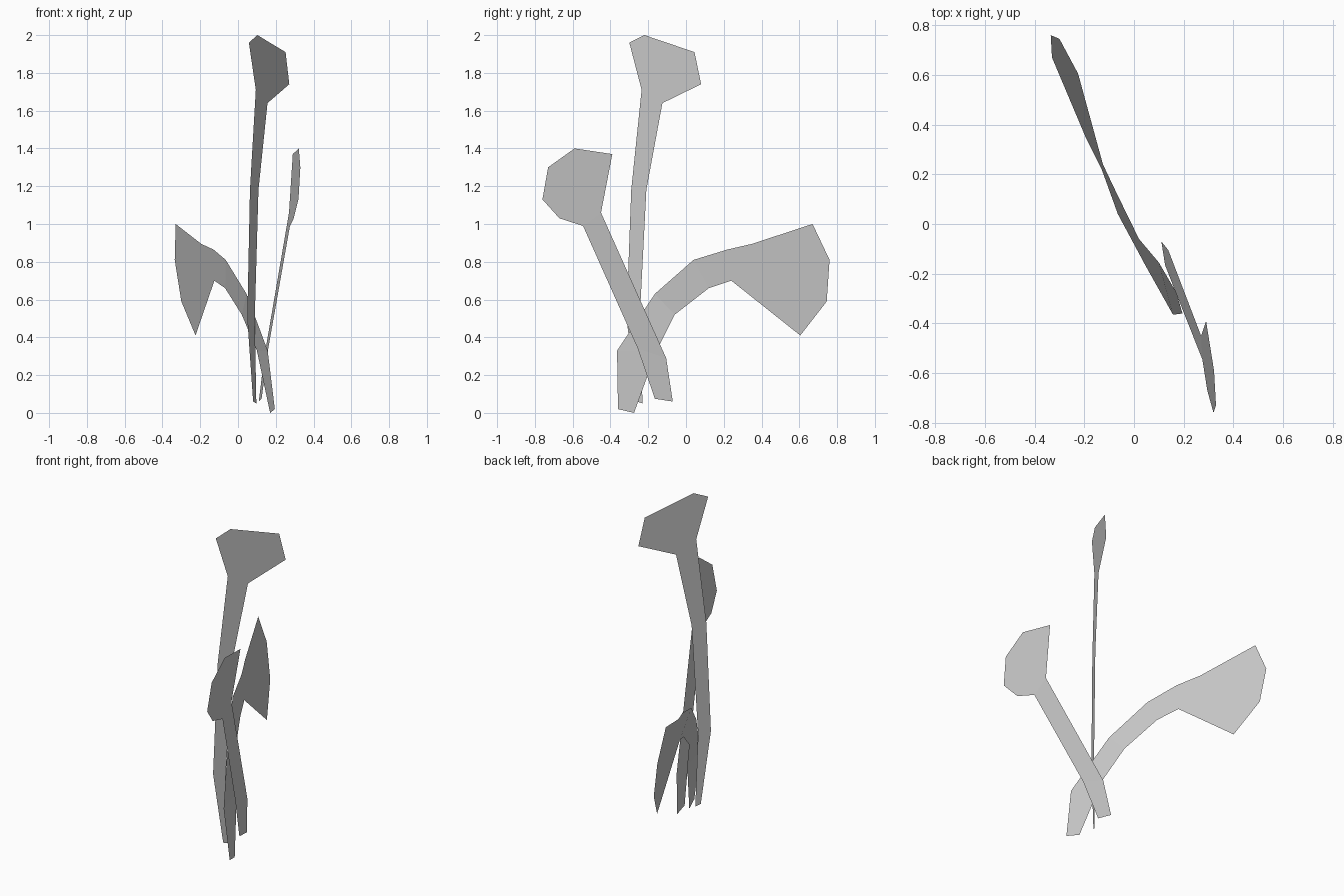
import bpy


def leaf(name, left, right, tip):
    """Flat blade: quad strip between two stem edges, closed by one tip polygon."""
    n = len(left)
    verts = left + right + tip
    faces = [(i, n + i, n + i + 1, i + 1) for i in range(n - 1)]
    faces.append((n - 1, 2 * n - 1, *range(2 * n, len(verts))))
    mesh = bpy.data.meshes.new(name)
    mesh.from_pydata(verts, [], faces)
    mesh.update()
    obj = bpy.data.objects.new(name, mesh)
    bpy.context.collection.objects.link(obj)
    return obj


def on_plane(points):
    """Place (y, z) points on the upright plane of the tall leaf."""
    return [(0.052 + (y + 0.31) * 0.563, y, z) for y, z in points]


# Tall upright leaf, perfectly planar
leaf("tall_leaf",
     on_plane([(-0.26, 0.06), (-0.315, 0.5), (-0.29, 1.18), (-0.235, 1.71)]),
     on_plane([(-0.23, 0.05), (-0.245, 0.5), (-0.21, 1.18), (-0.125, 1.64)]),
     on_plane([(0.08, 1.74), (0.045, 1.91), (-0.22, 2.0), (-0.30, 1.96)]))

# Medium leaf leaning to the front
leaf("front_leaf",
     [(0.125, -0.165, 0.075), (0.16, -0.255, 0.34), (0.275, -0.545, 0.99)],
     [(0.11, -0.07, 0.06), (0.138, -0.105, 0.29), (0.27, -0.45, 1.06)],
     [(0.29, -0.39, 1.37), (0.322, -0.59, 1.40), (0.33, -0.73, 1.30),
      (0.32, -0.76, 1.13), (0.295, -0.67, 1.03)])

# Low leaf arching to the back
leaf("back_leaf",
     [(0.195, -0.36, 0.02), (0.157, -0.365, 0.33), (0.045, -0.165, 0.63),
      (-0.065, 0.04, 0.81), (-0.13, 0.22, 0.865)],
     [(0.17, -0.275, 0.0), (0.10, -0.155, 0.33), (0.02, -0.06, 0.52),
      (-0.068, 0.12, 0.66), (-0.125, 0.24, 0.70)],
     [(-0.225, 0.605, 0.41), (-0.30, 0.745, 0.59), (-0.335, 0.76, 0.81),
      (-0.33, 0.67, 1.0), (-0.195, 0.35, 0.895)])
